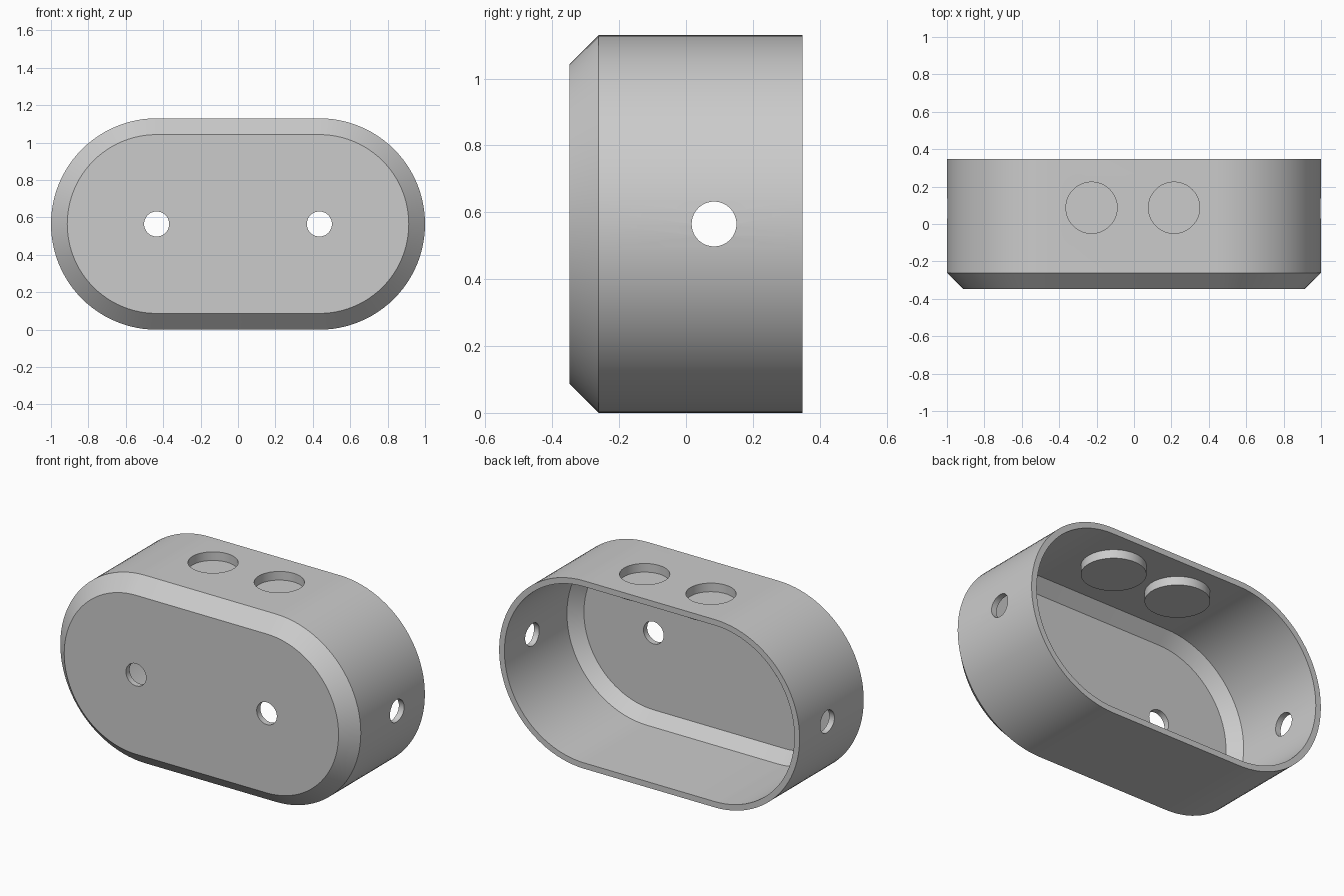
import bpy
import bmesh
import math
from mathutils import Matrix, Vector

if "Cube" in bpy.data.objects:
    bpy.data.objects.remove(bpy.data.objects["Cube"], do_unlink=True)

RADIUS, STRAIGHT = 0.565, 0.435     # rounded end radius, half of the straight run
DEPTH = 0.348                       # half depth
WALL, CHAMFER = 0.035, 0.087
ARC = 48
SLOPE = WALL * math.tan(math.pi / 8)

grey = bpy.data.materials.new("plain grey")
grey.use_nodes = True
colour = (0.6, 0.6, 0.6, 1)
grey.diffuse_color = colour
grey.node_tree.nodes["Principled BSDF"].inputs["Base Color"].default_value = colour


def make_object(name, bm):
    bmesh.ops.recalc_face_normals(bm, faces=bm.faces)
    mesh = bpy.data.meshes.new(name)
    bm.to_mesh(mesh)
    bm.free()
    mesh.materials.append(grey)
    obj = bpy.data.objects.new(name, mesh)
    bpy.context.collection.objects.link(obj)
    return obj


def ring(bm, radius, y):
    """Capsule outline in the xz plane."""
    verts = []
    for side in (1, -1):
        for i in range(ARC + 1):
            a = math.pi * i / ARC - math.pi / 2
            verts.append(bm.verts.new((side * (STRAIGHT + radius * math.cos(a)), y,
                                       RADIUS + side * radius * math.sin(a))))
    return verts


def cylinder(name, radius, start, end):
    start, end = Vector(start), Vector(end)
    axis = end - start
    turn = axis.to_track_quat('Z', 'Y').to_matrix().to_4x4()
    bm = bmesh.new()
    bmesh.ops.create_cone(bm, cap_ends=True, segments=64, radius1=radius, radius2=radius,
                          depth=axis.length,
                          matrix=Matrix.Translation((start + end) / 2) @ turn)
    return make_object(name, bm)


def combine(target, tool, operation):
    mod = target.modifiers.new(tool.name, 'BOOLEAN')
    mod.operation, mod.solver, mod.object = operation, 'EXACT', tool
    bpy.context.view_layer.objects.active = target
    bpy.ops.object.modifier_apply(modifier=mod.name)
    bpy.data.objects.remove(tool, do_unlink=True)


# Hollow shell: outside front to back, over the rim, inside back to front
bm = bmesh.new()
rings = [ring(bm, r, y) for r, y in (
    (RADIUS - CHAMFER, -DEPTH),
    (RADIUS, CHAMFER - DEPTH),
    (RADIUS, DEPTH),
    (RADIUS - WALL, DEPTH),
    (RADIUS - WALL, CHAMFER - DEPTH + SLOPE),
    (RADIUS - CHAMFER - SLOPE, WALL - DEPTH))]
for a, b in zip(rings, rings[1:]):
    for i in range(len(a)):
        j = (i + 1) % len(a)
        bm.faces.new((a[i], a[j], b[j], b[i]))
bm.faces.new(rings[0])
bm.faces.new(rings[-1])
shell = make_object("housing_shell", bm)

# Two blind round pockets in the top, with a boss hanging inside
top = 2 * RADIUS
for x in (-0.227, 0.214):
    boss = cylinder("pocket_boss", 0.174, (x, 0.087, top - 0.087), (x, 0.087, top - WALL / 2))
    combine(shell, boss, 'UNION')
    pocket = cylinder("pocket_cutter", 0.137, (x, 0.087, top - 0.052), (x, 0.087, top + 0.1))
    combine(shell, pocket, 'DIFFERENCE')

# Front holes and the cross hole through both ends
for x in (-STRAIGHT, STRAIGHT):
    hole = cylinder("front_hole_cutter", 0.067, (x, -DEPTH - 0.1, RADIUS), (x, -0.2, RADIUS))
    combine(shell, hole, 'DIFFERENCE')
cross = cylinder("side_hole_cutter", 0.067, (-1.2, 0.084, RADIUS), (1.2, 0.084, RADIUS))
combine(shell, cross, 'DIFFERENCE')

bpy.ops.object.select_all(action='DESELECT')
shell.select_set(True)
bpy.context.view_layer.objects.active = shell
bpy.ops.object.shade_smooth_by_angle(angle=math.radians(30))
